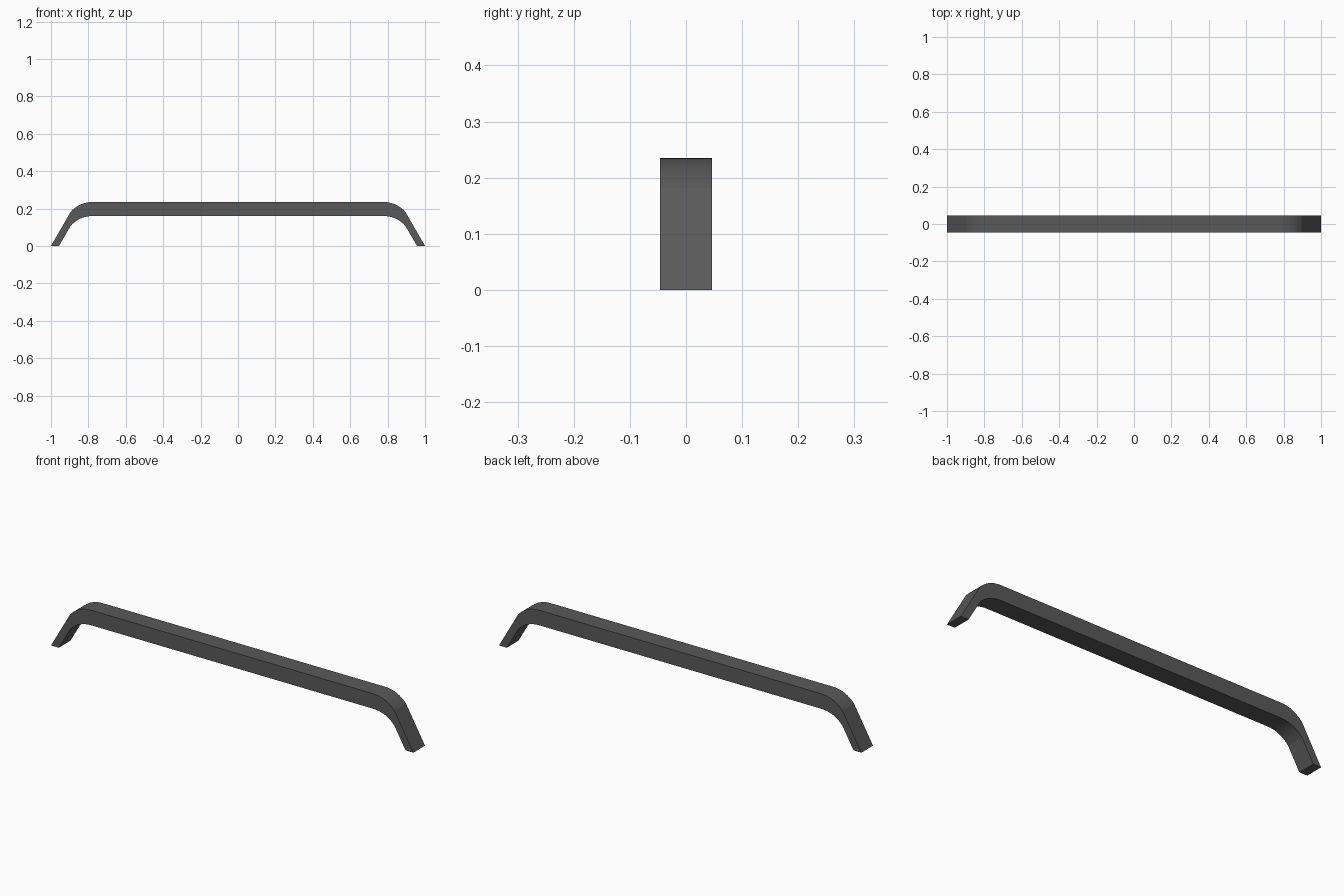
import bpy, bmesh, math

if "Cube" in bpy.data.objects:
    bpy.data.objects.remove(bpy.data.objects["Cube"])

HALF_W = 0.046      # half depth along y
TOP, THICK = 0.235, 0.075
BEND_X, BEND_DX, BEND_DZ = 0.78, 0.115, 0.053
STEPS = 8

mat = bpy.data.materials.new("dark grey")
mat.diffuse_color = (0.1, 0.1, 0.1, 1)
mat.use_nodes = True
mat.node_tree.nodes["Principled BSDF"].inputs["Base Color"].default_value = mat.diffuse_color

# bend: circular arc, level where it meets the bar
radius = (BEND_DX ** 2 + BEND_DZ ** 2) / (2 * BEND_DZ)
sweep = math.asin(BEND_DX / radius)
arc = [(BEND_X + radius * math.sin(sweep * i / STEPS),
        TOP - radius * (1 - math.cos(sweep * i / STEPS))) for i in range(STEPS + 1)]

# upper and lower edge of the right half, then mirrored to the left
upper = arc + [(1.0, 0.0)]
lower = [(x, z - THICK) for x, z in arc] + [(0.957, 0.0)]
upper = [(-x, z) for x, z in reversed(upper)] + upper
lower = [(-x, z) for x, z in reversed(lower)] + lower

# sweep the square section along the handle
bm = bmesh.new()
rings = []
for (ux, uz), (lx, lz) in zip(upper, lower):
    rings.append([bm.verts.new(p) for p in (
        (ux, -HALF_W, uz), (ux, HALF_W, uz), (lx, HALF_W, lz), (lx, -HALF_W, lz))])
for a, b in zip(rings, rings[1:]):
    for i in range(4):
        j = (i + 1) % 4
        bm.faces.new((a[i], a[j], b[j], b[i]))
bm.faces.new(rings[0])
bm.faces.new(rings[-1])
bmesh.ops.recalc_face_normals(bm, faces=bm.faces[:])

mesh = bpy.data.meshes.new("pull_handle")
bm.to_mesh(mesh)
bm.free()
mesh.materials.append(mat)
handle = bpy.data.objects.new("pull_handle", mesh)
bpy.context.collection.objects.link(handle)

# smooth bends with crisp edges
bpy.context.view_layer.objects.active = handle
handle.select_set(True)
bpy.ops.object.shade_smooth_by_angle(angle=math.radians(9))
